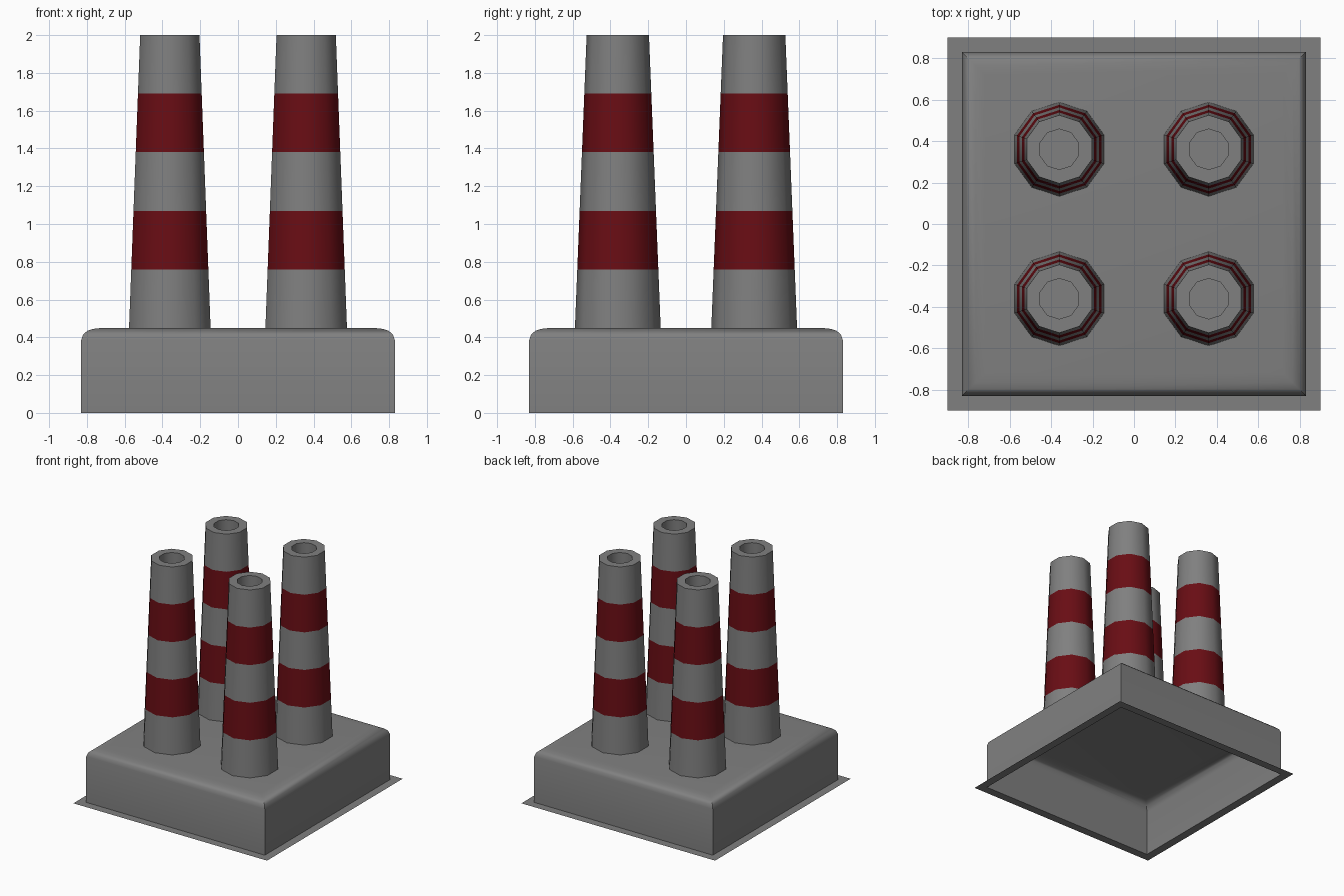
import bpy, bmesh, math

if "Cube" in bpy.data.objects:
    bpy.data.objects.remove(bpy.data.objects["Cube"])


def loft(name, rings, sides, phase, loc, mats=(), band=()):
    """Skin a stack of (radius, z) polygons, capping the last one."""
    bm = bmesh.new()
    loops = [[bm.verts.new((r * math.cos(phase + i * math.tau / sides),
                            r * math.sin(phase + i * math.tau / sides), z))
              for i in range(sides)] for r, z in rings]
    for k, (a, b) in enumerate(zip(loops, loops[1:])):
        for i in range(sides):
            j = (i + 1) % sides
            f = bm.faces.new((a[i], a[j], b[j], b[i]))
            if k in band:
                f.material_index = 1
    bm.faces.new(loops[-1])
    me = bpy.data.meshes.new(name)
    bm.to_mesh(me)
    bm.free()
    ob = bpy.data.objects.new(name, me)
    bpy.context.collection.objects.link(ob)
    ob.location = loc
    for m in mats:
        me.materials.append(m)
    bpy.ops.object.select_all(action='DESELECT')
    ob.select_set(True)
    bpy.context.view_layer.objects.active = ob
    bpy.ops.object.shade_smooth_by_angle(angle=math.radians(40))
    return ob


grey = bpy.data.materials.new("concrete")
grey.diffuse_color = (0.215, 0.215, 0.215, 1)
grey.use_nodes = True
grey.node_tree.nodes["Principled BSDF"].inputs["Base Color"].default_value = grey.diffuse_color
red = bpy.data.materials.new("red_stripe")
red.diffuse_color = (0.14, 0.004, 0.007, 1)
red.use_nodes = True
red.node_tree.nodes["Principled BSDF"].inputs["Base Color"].default_value = red.diffuse_color

# Hollow base: flat flange, straight walls, rounded shoulder, flat roof
profile = [(0.9, 0), (0.83, 0), (0.83, 0.385), (0.82, 0.415),
           (0.797, 0.435), (0.765, 0.445), (0.72, 0.45)]
loft("base", [(h * math.sqrt(2), z) for h, z in profile], 4, math.pi / 4,
     (0, 0, 0), (grey,))

# Four tapered ten-sided chimneys with red bands and a recessed flue
z0, z1, r0, r1 = 0.45, 2.0, 0.227, 0.165
rings = [(r0 + (r1 - r0) * t / 5, z0 + (z1 - z0) * t / 5) for t in range(6)]
rings += [(0.098, z1), (0.098, 1.6)]
for sx, xn in ((-1, "left"), (1, "right")):
    for sy, yn in ((-1, "front"), (1, "back")):
        loft(f"chimney_{yn}_{xn}", rings, 10, math.pi / 2,
             (0.361 * sx, 0.361 * sy, 0), (grey, red), (1, 3))
